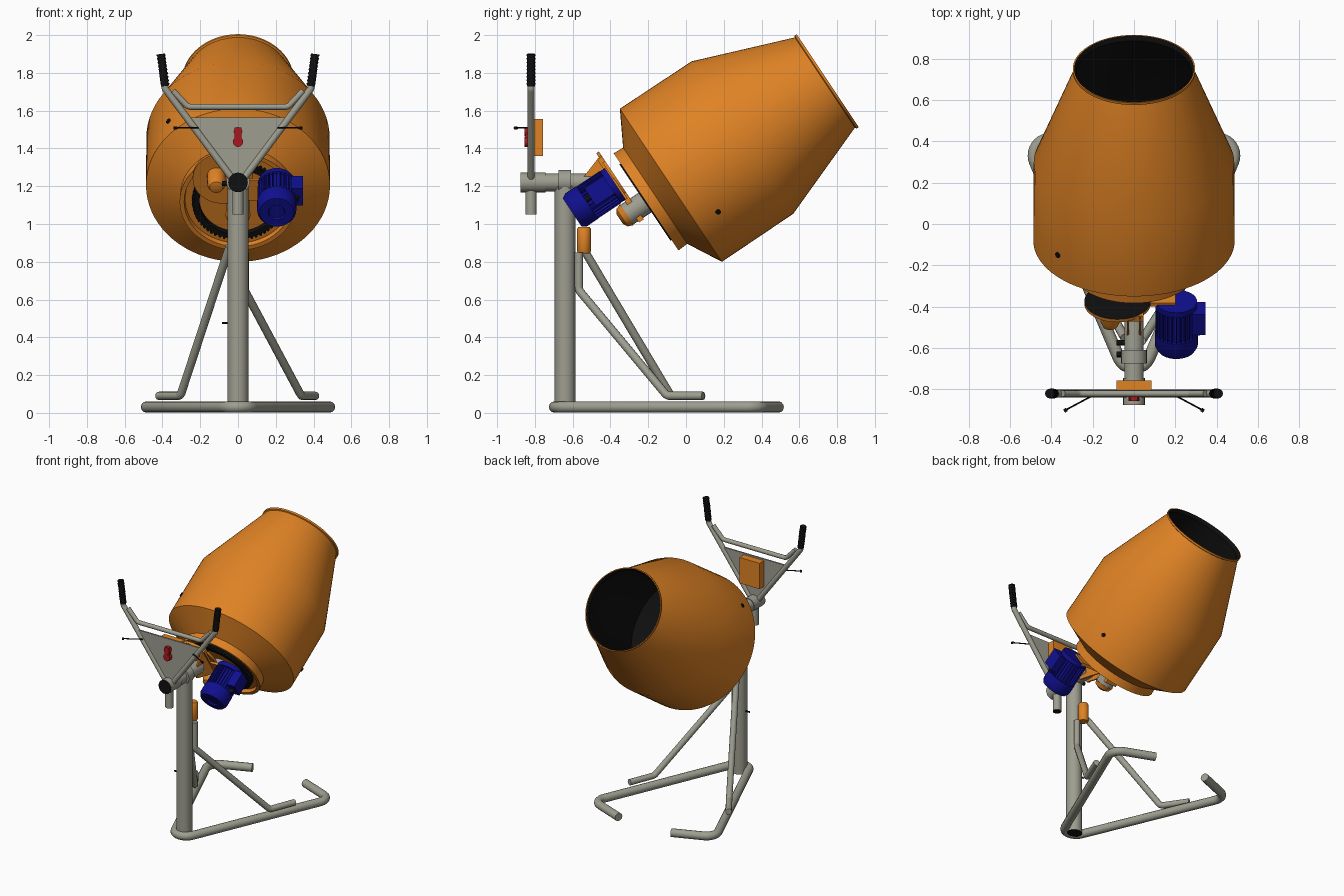
import bpy, bmesh, math
from mathutils import Vector, Matrix

if "Cube" in bpy.data.objects:
    bpy.data.objects.remove(bpy.data.objects["Cube"])

def material(name, c):
    m = bpy.data.materials.new(name)
    m.diffuse_color = (*c, 1)
    m.use_nodes = True
    m.node_tree.nodes["Principled BSDF"].inputs["Base Color"].default_value = m.diffuse_color
    return m

ORANGE = material("orange_paint", (0.74, 0.225, 0.018))
GREY = material("grey_steel", (0.34, 0.34, 0.28))
BLACK = material("black_rubber", (0.005, 0.005, 0.005))
BLUE = material("blue_motor", (0.005, 0.005, 0.28))
RED = material("red_switch", (0.42, 0.008, 0.012))

# Drum frame: axis D, upward normal N, origin at the drum's lower edge
D = Vector((0, 0.832, 0.555)).normalized()
N = Vector((0, -D.z, D.y))
X = Vector((1, 0, 0))
O = Vector((0, -0.08, 1.205))

def P(x, n, s):
    return O + X * x + N * n + D * s

def finish(name, me, mats, angle=32):
    for m in mats:
        me.materials.append(m)
    for p in me.polygons:
        p.use_smooth = True
    me.set_sharp_from_angle(angle=math.radians(angle))
    ob = bpy.data.objects.new(name, me)
    bpy.context.collection.objects.link(ob)
    return ob

def from_bm(name, bm, mats):
    bmesh.ops.recalc_face_normals(bm, faces=bm.faces)
    me = bpy.data.meshes.new(name)
    bm.to_mesh(me)
    bm.free()
    return finish(name, me, mats)

def lathe(name, origin, axis, prof, mats, idx=None, n=32):
    """Revolve (distance, radius) points round an axis; idx = material per segment."""
    rot = Vector(axis).to_track_quat('Z', 'Y').to_matrix()
    bm = bmesh.new()
    rows = []
    for s, r in prof:
        rows.append([bm.verts.new(Vector(origin) + rot @ Vector(
            (r * math.cos(2 * math.pi * i / n), r * math.sin(2 * math.pi * i / n), s))) for i in range(n)])
    for k in range(len(rows) - 1):
        for i in range(n):
            j = (i + 1) % n
            f = bm.faces.new((rows[k][i], rows[k][j], rows[k + 1][j], rows[k + 1][i]))
            f.material_index = idx[k] if idx else 0
    bmesh.ops.remove_doubles(bm, verts=bm.verts, dist=1e-5)
    return from_bm(name, bm, mats)

def cyl(name, a, b, r, mats, n=24, caps=(0, 0)):
    a, b = Vector(a), Vector(b)
    L = (b - a).length
    return lathe(name, a, b - a, [(0, 0), (0, r), (L, r), (L, 0)], mats, (caps[0], 0, caps[1]), n)

def box(name, lo, hi, mat, drum=False):
    """Box between two corners, in world or drum (x, n, s) coordinates."""
    bm = bmesh.new()
    bmesh.ops.create_cube(bm, size=1)
    for v in bm.verts:
        c = [lo[i] + (hi[i] - lo[i]) * (v.co[i] + 0.5) for i in range(3)]
        v.co = P(*c) if drum else Vector(c)
    return from_bm(name, bm, [mat])

def prism(name, pts, vec, mat):
    bm = bmesh.new()
    f = bm.faces.new([bm.verts.new(p) for p in pts])
    e = bmesh.ops.extrude_face_region(bm, geom=[f])
    bmesh.ops.translate(bm, vec=vec, verts=[v for v in e['geom'] if isinstance(v, bmesh.types.BMVert)])
    return from_bm(name, bm, [mat])

def tube(name, pts, r, fillet=0.05, mats=(GREY, BLACK)):
    """Round tube along a path with filleted corners and dark open ends."""
    pts = [Vector(p) for p in pts]
    path = [pts[0]]
    for a, b, c in zip(pts, pts[1:], pts[2:]):
        u, v = (a - b).normalized(), (c - b).normalized()
        half = u.angle(v) / 2
        mid = b + (u + v).normalized() * fillet / math.sin(half)
        t = fillet / math.tan(half)
        p, q = (b + u * t - mid).normalized(), (b + v * t - mid).normalized()
        path += [mid + p.slerp(q, i / 8).normalized() * fillet for i in range(9)]
    path.append(pts[-1])
    cu = bpy.data.curves.new(name, 'CURVE')
    cu.dimensions = '3D'
    cu.bevel_depth, cu.bevel_resolution, cu.use_fill_caps = r, 4, True
    sp = cu.splines.new('POLY')
    sp.points.add(len(path) - 1)
    for q, p in zip(sp.points, path):
        q.co = (*p, 1)
    tmp = bpy.data.objects.new(name + "_path", cu)
    bpy.context.collection.objects.link(tmp)
    dg = bpy.context.evaluated_depsgraph_get()
    me = bpy.data.meshes.new_from_object(tmp.evaluated_get(dg))
    bpy.data.objects.remove(tmp)
    me.materials.clear()
    for p in me.polygons:
        p.material_index = 1 if len(p.vertices) > 4 else 0
    return finish(name, me, mats, 40)

# Drum: orange shell, dark inside, rolled mouth rim
lathe("drum", O, D, [(-0.13, 0), (-0.13, 0.28), (-0.158, 0.285), (-0.158, 0.309), (-0.10, 0.306), (0, 0.487),
      (0.455, 0.485), (0.98, 0.287), (0.985, 0.296), (0.998, 0.296), (0.998, 0.289), (0.975, 0.279), (0.455, 0.475),
      (0.01, 0.475), (-0.08, 0.29), (-0.08, 0)], [ORANGE, BLACK], [0] * 10 + [1] * 5, 72)
for x, n in ((0.415, -0.255), (-0.367, 0.32)):
    cyl("drum_bolt", P(x * 0.99, n * 0.99, 0.13), P(x * 1.015, n * 1.015, 0.13), 0.014, [BLACK], n=12)

# Toothed ring gear and hub
def radial(c, s):
    return Matrix((X * c + N * s, N * c - X * s, D)).transposed().to_4x4()

lathe("ring_gear", O, D, [(-0.13, 0.205), (-0.165, 0.205), (-0.165, 0.232), (-0.13, 0.232)], [BLACK], n=64)
bm = bmesh.new()
for i in range(60):
    c, s = math.cos(math.pi * i / 30), math.sin(math.pi * i / 30)
    bmesh.ops.create_cube(bm, size=1, matrix=Matrix.Translation(P(0.233 * c, 0.233 * s, -0.148)) @ radial(c, s)
                          @ Matrix.Diagonal((0.02, 0.011, 0.034, 1)))
from_bm("gear_teeth", bm, [BLACK])
cyl("hub", P(0, 0, -0.28), P(0, 0, -0.13), 0.062, [GREY])
lathe("hub_cap", P(0, 0, -0.28), -D, [(0, 0.066), (0.03, 0.055), (0.045, 0.03), (0.045, 0)], [ORANGE])

# Bracket between tilt tube and drum, with a gear guard that is dark inside
cyl("gear_guard", P(-0.08, 0.20, -0.235), P(-0.08, 0.20, -0.218), 0.16, [ORANGE, BLACK], n=40, caps=(0, 1))
box("bracket_arm", (-0.045, -0.07, -0.25), (0.045, 0.33, -0.219), ORANGE, True)
box("motor_mount", (0.0, 0.07, -0.25), (0.2, 0.20, -0.23), ORANGE, True)
for x in (-0.035, 0.025):
    prism("bracket_gusset", [P(x, 0.34, -0.22), P(x, 0.28, -0.40), P(x, 0.22, -0.40), P(x, 0.06, -0.24)],
          (0.01, 0, 0), ORANGE)
lathe("pinion_housing", P(-0.115, 0.22, -0.22), -D, [(0, 0.048), (0.10, 0.048), (0.13, 0.035), (0.14, 0)], [ORANGE])

# Electric motor
def mp(s, dx=0, dn=0):
    return P(0.205 + dx, 0.17 + dn, s)
lathe("motor_body", mp(-0.24), -D, [(0, 0), (0, 0.10), (0.03, 0.10), (0.035, 0.088), (0.18, 0.088), (0.18, 0.104),
      (0.25, 0.104), (0.275, 0.09), (0.275, 0.045), (0.265, 0.04), (0.265, 0)], [BLUE], n=32)
bm = bmesh.new()
for i in range(28):
    c, s = math.cos(math.pi * i / 14), math.sin(math.pi * i / 14)
    bmesh.ops.create_cube(bm, size=1, matrix=Matrix.Translation(mp(-0.345, 0.092 * c, 0.092 * s)) @ radial(c, s)
                          @ Matrix.Diagonal((0.02, 0.005, 0.15, 1)))
from_bm("motor_fins", bm, [BLUE])
box("motor_terminal_box", (0.28, 0.13, -0.39), (0.345, 0.24, -0.27), BLUE, True)
cyl("motor_cable_gland", P(0.31, 0.185, -0.42), P(0.31, 0.185, -0.39), 0.014, [BLACK], n=12)

# Post and tilt head
cyl("post", (0, -0.64, 0.005), (0, -0.64, 1.22), 0.055, [GREY, BLACK], n=32, caps=(1, 0))
cyl("tilt_tube", (0, -0.76, 1.22), (0, -0.47, 1.22), 0.047, [GREY])
cyl("tilt_collar", (0, -0.675, 1.225), (0, -0.61, 1.225), 0.062, [GREY])
cyl("handle_collar", (0, -0.875, 1.22), (0, -0.745, 1.22), 0.052, [GREY, BLACK], caps=(1, 0))
cyl("handle_stub", (0, -0.82, 1.05), (0, -0.82, 1.25), 0.029, [GREY, BLACK], caps=(1, 0))
for y in (-0.63, -0.575):
    cyl("tilt_bolt", (-0.085, y, 1.215), (-0.04, y, 1.215), 0.013, [BLACK], n=12)
cyl("post_bolt", (-0.085, -0.64, 0.475), (-0.05, -0.64, 0.475), 0.006, [BLACK], n=10)

# Steering handle, grips and brake levers
H = -0.82
for sg in (-1, 1):
    tube("handle_side", [(sg * 0.03, H, 1.24), (sg * 0.385, H, 1.715), (sg * 0.388, H, 1.75)], 0.019, 0.02)
    cyl("grip", (sg * 0.386, H, 1.73), (sg * 0.408, H, 1.90), 0.021, [BLACK])
    for i in range(9):
        t = i / 9 + 0.05
        p = Vector((sg * (0.386 + 0.022 * t), H, 1.73 + 0.17 * t))
        cyl("grip_rib", p, p + Vector((0, 0, 0.007)), 0.0235, [BLACK], n=16)
    cyl("lever", (sg * 0.21, -0.835, 1.51), (sg * 0.335, -0.902, 1.508), 0.004, [BLACK], n=8)
    cyl("lever_knob", (sg * 0.325, -0.897, 1.508), (sg * 0.338, -0.905, 1.508), 0.009, [BLACK], n=12)
tube("handle_crossbar", [(-0.345, H, 1.705), (-0.265, H, 1.62), (0.265, H, 1.62), (0.345, H, 1.705)], 0.016, 0.04)
prism("handle_plate", [(-0.26, H - 0.006, 1.565), (0.26, H - 0.006, 1.565), (0.03, H - 0.006, 1.25),
      (-0.03, H - 0.006, 1.25)], (0, 0.012, 0), GREY)

# Switch and control box
box("control_box", (-0.085, -0.812, 1.36), (0.085, -0.758, 1.555), ORANGE)
box("switch_body", (-0.018, -0.85, 1.42), (0.018, -0.82, 1.51), RED)
for z, r in ((1.435, 0.027), (1.49, 0.023)):
    cyl("switch_button", (0, -0.855, z), (0, -0.82, z), r, [RED], n=20)

# V-shaped base tube with turned-in ends
tube("base", [(-0.22, 0.49, 0.031), (-0.51, 0.375, 0.031), (0, -0.82, 0.031), (0.51, 0.375, 0.031),
     (0.22, 0.49, 0.031)], 0.03, 0.08)

# Braces resting on the base, and orange sleeve behind the post
tube("brace_left", [(-0.045, -0.55, 0.88), (-0.305, -0.08, 0.09), (-0.42, 0.09, 0.09)], 0.022, 0.04)
tube("brace_right", [(0.035, -0.567, 0.85), (0.035, -0.567, 0.65), (0.335, -0.10, 0.09), (0.41, 0.09, 0.09)],
     0.022, 0.04)
lathe("sleeve", (0, -0.54, 0.845), (0, 0, 1), [(0, 0), (0, 0.03), (0.01, 0.036), (0.13, 0.036), (0.14, 0.03),
      (0.14, 0)], [ORANGE])
